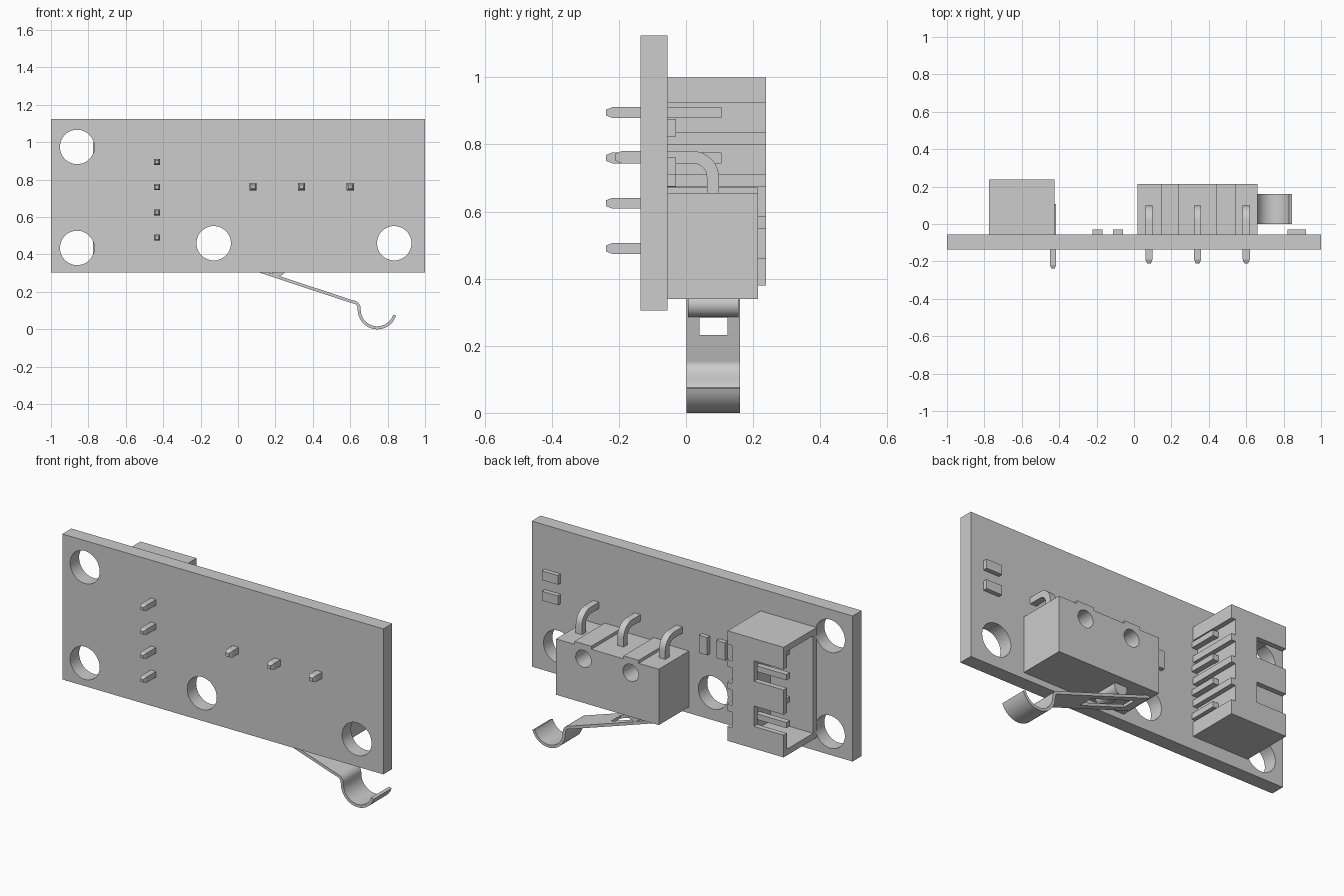
import bpy, bmesh, math
from mathutils import Vector

if "Cube" in bpy.data.objects:
    bpy.data.objects.remove(bpy.data.objects["Cube"])

grey = bpy.data.materials.new("light grey")
grey.use_nodes = True
grey.diffuse_color = (0.604, 0.604, 0.604, 1)
grey.node_tree.nodes["Principled BSDF"].inputs["Base Color"].default_value = grey.diffuse_color


def finish(name, bm):
    bmesh.ops.recalc_face_normals(bm, faces=bm.faces)
    mesh = bpy.data.meshes.new(name)
    bm.to_mesh(mesh)
    bm.free()
    mesh.materials.append(grey)
    obj = bpy.data.objects.new(name, mesh)
    bpy.context.collection.objects.link(obj)
    return obj


def box(name, x, y, z):
    """Box from (low, high) pairs."""
    bm = bmesh.new()
    bmesh.ops.create_cube(bm, size=1)
    for v in bm.verts:
        v.co = Vector([(p[0] + p[1]) / 2 + c * (p[1] - p[0]) for p, c in zip((x, y, z), v.co)])
    return finish(name, bm)


def rod(name, x, z, radius, y, sides=48):
    """Cylinder along y."""
    ring = [(x + radius * math.cos(math.tau * i / sides),
             z + radius * math.sin(math.tau * i / sides)) for i in range(sides)]
    return prism(name, ring, y, lambda a, b, t: (a, t, b))


def prism(name, outline, span, place):
    """Closed outline extruded over a span; place maps (a, b, t) to a point."""
    bm = bmesh.new()
    low, high = ([bm.verts.new(place(a, b, t)) for a, b in outline] for t in span)
    n = len(outline)
    for i in range(n):
        j = (i + 1) % n
        bm.faces.new((low[i], low[j], high[j], high[i]))
    bm.faces.new(low)
    bm.faces.new(high)
    return finish(name, bm)


def ribbon_outline(path, thick):
    """Offset a centre line to both sides to make a closed strip outline."""
    pts = [Vector(p) for p in path]
    left, right = [], []
    for i, p in enumerate(pts):
        d = (pts[min(i + 1, len(pts) - 1)] - pts[max(i - 1, 0)]).normalized()
        n = Vector((-d.y, d.x)) * thick / 2
        left.append(p + n)
        right.append(p - n)
    return left + right[::-1]


def arc(cx, cz, r, start, end, steps):
    angles = [math.radians(start + (end - start) * i / steps) for i in range(steps + 1)]
    return [(cx + r * math.cos(a), cz + r * math.sin(a)) for a in angles]


def cut(obj, cutters):
    """Subtract the cutters, bake the result and remove them."""
    for c in cutters:
        c.hide_render = True
        mod = obj.modifiers.new("cut", "BOOLEAN")
        mod.operation, mod.solver, mod.object = "DIFFERENCE", "EXACT", c
    bpy.context.view_layer.update()
    baked = bpy.data.meshes.new_from_object(obj.evaluated_get(bpy.context.evaluated_depsgraph_get()))
    obj.modifiers.clear()
    obj.data = baked
    for c in cutters:
        bpy.data.objects.remove(c)


def pin_tip(name, x, z, half, y_base, y_end):
    """Square pin end tapering towards the front."""
    bm = bmesh.new()
    corners = [(-1, -1), (1, -1), (1, 1), (-1, 1)]
    a = [bm.verts.new((x + half * i, y_base, z + half * k)) for i, k in corners]
    b = [bm.verts.new((x + half * 0.55 * i, y_end, z + half * 0.55 * k)) for i, k in corners]
    for i in range(4):
        bm.faces.new((a[i - 1], a[i], b[i], b[i - 1]))
    bm.faces.new(b)
    return finish(name, bm)


BACK = -0.055   # rear surface of the board

# Board with mounting holes
board = box("board", (-1, 1), (-0.135, BACK), (0.305, 1.125))
holes = [(-0.86, 0.975), (-0.86, 0.435), (-0.13, 0.46), (0.835, 0.46)]
cut(board, [rod("hole", x, z, 0.092, (-0.3, 0.1)) for x, z in holes])

# Small surface parts
for i, z in enumerate((0.85, 0.735)):
    box(f"resistor_{i + 1}", (0.82, 0.92), (BACK, -0.03), (z - 0.026, z + 0.026))
for i, x in enumerate((-0.195, -0.085)):
    box(f"capacitor_{i + 1}", (x - 0.026, x + 0.026), (BACK, -0.03), (0.675, 0.775))

# Connector housing: cavity open to the side, locking slots, pin grooves
MID = 0.69
housing = box("connector_housing", (-0.775, -0.425), (BACK, 0.238), (MID - 0.31, MID + 0.31))
cutters = [box("cavity", (-0.9, -0.51), (BACK + 0.03, 0.208), (MID - 0.275, MID + 0.275))]
for s in (-1, 1):
    lo, hi = sorted((MID + s * 0.07, MID + s * 0.185))
    cutters.append(box("slot", (-0.9, -0.59), (0.15, 0.3), (lo, hi)))
for i in range(4):
    z = 0.505 + 0.125 * i
    cutters.append(box("groove", (-0.452, -0.4), (-0.1, 0.3), (z - 0.044, z + 0.044)))
cut(housing, cutters)

# Connector pins, right-angled into the cavity
for i in range(4):
    z = 0.49 + 0.135 * i
    span = (z - 0.016, z + 0.016)
    box(f"connector_pin_{i + 1}", (-0.449, -0.417), (-0.22, 0.106), span)
    box(f"connector_contact_{i + 1}", (-0.7, -0.44), (0.074, 0.106), span)
    pin_tip(f"connector_pin_tip_{i + 1}", -0.433, z, 0.016, -0.22, -0.238)

# Switch body in two halves; the upper one has raised pads and through holes
SX, SY = (0.02, 0.66), (BACK, 0.214)
box("switch_lower_case", SX, SY, (0.34, 0.505))
upper = box("switch_upper_case", SX, SY, (0.505, 0.672))
cutters = [box("recess", r, (-0.2, 0.4), (0.655, 0.8))
           for r in ((-0.1, 0.145), (0.24, 0.44), (0.545, 0.8))]
cutters += [rod("rivet_hole", x, 0.588, 0.048, (-0.2, 0.4)) for x in (0.195, 0.49)]
cut(upper, cutters)

# Bent switch terminals
bend = [(-0.19, 0.762)] + arc(0.02, 0.702, 0.06, 90, 0, 10) + [(0.08, 0.64)]
for i, x in enumerate((0.08, 0.34, 0.60)):
    prism(f"switch_terminal_{i + 1}", ribbon_outline(bend, 0.036), (x - 0.019, x + 0.019),
          lambda a, b, t: (t, a, b))
    pin_tip(f"switch_terminal_tip_{i + 1}", x, 0.762, 0.019, -0.19, -0.21)

# Plunger under the switch
rod("plunger", 0.215, 0.325, 0.04, (0.006, 0.156), 32)

# Lever with a rolled end and a window
path = [(0.035, 0.338), (0.3, 0.25), (0.61, 0.148)]
path += arc(0.61, 0.11, 0.038, 65, 10, 5) + arc(0.745, 0.105, 0.097, 182, 342, 28)
lever = prism("lever", ribbon_outline(path, 0.016), (0.001, 0.161), lambda a, b, t: (a, t, b))
cut(lever, [box("window", (0.1, 0.38), (0.04, 0.124), (0.1, 0.5))])

# Smooth shading on the curved parts, sharp edges kept
bpy.ops.object.select_all(action="DESELECT")
for obj in bpy.context.collection.objects:
    if obj.type == "MESH" and obj.name.startswith(("board", "switch", "plunger", "lever")):
        obj.select_set(True)
        bpy.context.view_layer.objects.active = obj
bpy.ops.object.shade_smooth_by_angle(angle=math.radians(30))
